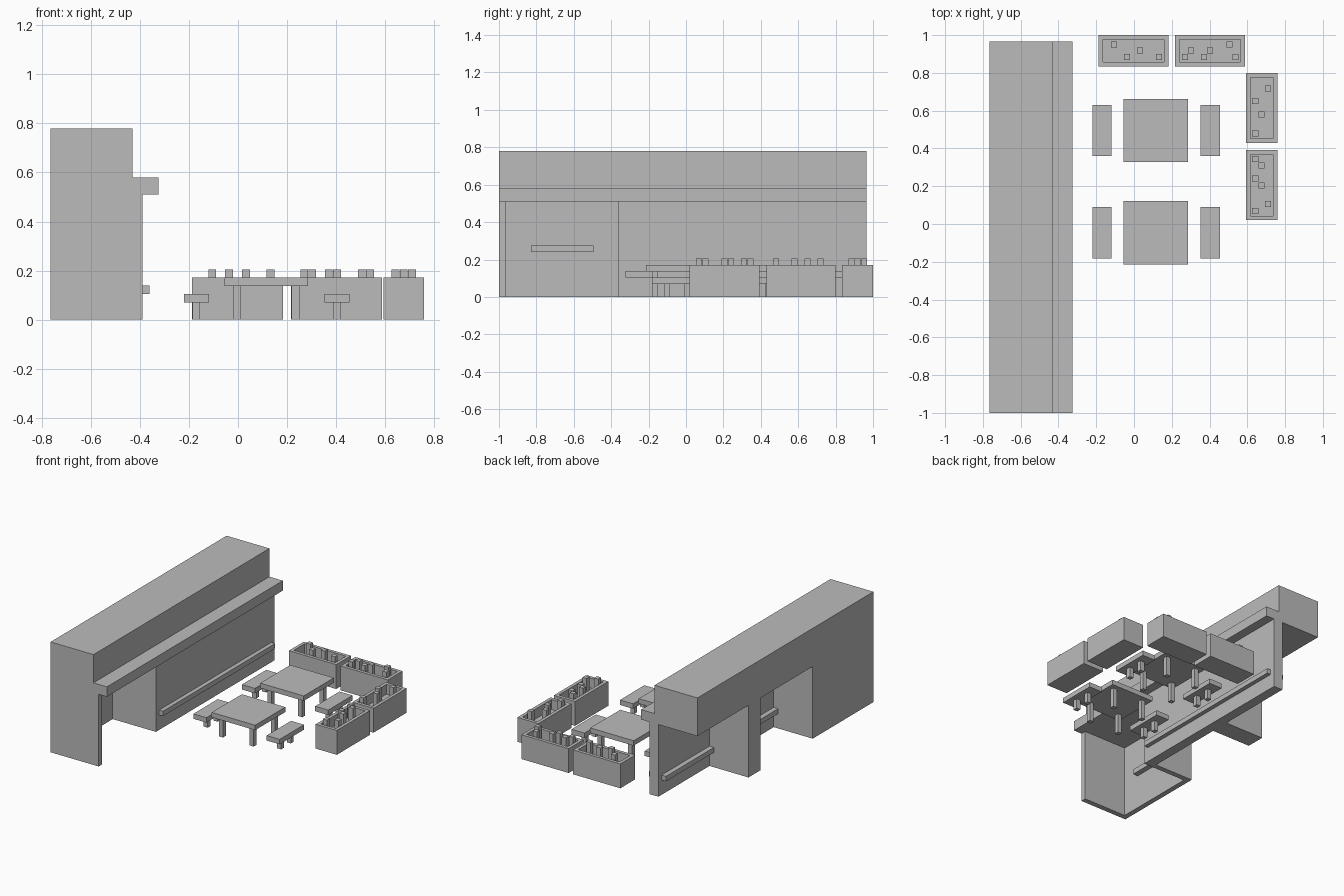
import bpy
import bmesh

if "Cube" in bpy.data.objects:
    bpy.data.objects.remove(bpy.data.objects["Cube"], do_unlink=True)

GREY = (0.5, 0.5, 0.5, 1.0)
plain = bpy.data.materials.new("plain_grey")
plain.use_nodes = True
plain.diffuse_color = GREY
plain.node_tree.nodes["Principled BSDF"].inputs["Base Color"].default_value = GREY


def add_mesh(name, bm):
    bmesh.ops.recalc_face_normals(bm, faces=bm.faces[:])
    mesh = bpy.data.meshes.new(name)
    bm.to_mesh(mesh)
    bm.free()
    mesh.materials.append(plain)
    ob = bpy.data.objects.new(name, mesh)
    bpy.context.scene.collection.objects.link(ob)
    return ob


def cube_into(bm, x, y, z):
    """Add a box given (low, high) on each axis."""
    verts = bmesh.ops.create_cube(bm, size=1)["verts"]
    for v in verts:
        for i, (lo, hi) in enumerate((x, y, z)):
            v.co[i] = hi if v.co[i] > 0 else lo


def box(name, x, y, z):
    bm = bmesh.new()
    cube_into(bm, x, y, z)
    return add_mesh(name, bm)


# Building: shared levels
BACK, FRONT, FACE = -0.765, -0.43, -0.39
SOUTH, NORTH, EAVE, T = -1.0, 0.965, 0.51, 0.037
WALL_BACK = -0.46
PART = -0.36

box("upper_storey", (BACK, FRONT), (SOUTH, NORTH), (EAVE, 0.78))
box("awning", (FRONT, -0.325), (SOUTH, NORTH), (EAVE, 0.58))

# Booth: end wall, back wall and partition around an open alcove
box("booth_end_wall", (BACK, FACE), (SOUTH, SOUTH + T), (0, EAVE))
box("booth_back_wall", (BACK, BACK + T), (SOUTH + T, PART), (0, EAVE))
box("booth_partition", (BACK, FACE), (PART, PART + T), (0, EAVE))
box("booth_shelf", (BACK + T, -0.69), (-0.83, -0.495), (0.24, 0.275))

# Front wall with a long shelf through it, and a rear pillar
box("front_wall", (WALL_BACK, FACE), (PART + T, NORTH), (0, EAVE))
box("rear_pillar", (BACK, WALL_BACK), (0.26, 0.395), (0, EAVE))
box("front_shelf", (FACE, -0.36), (PART + T, 0.93), (0.105, 0.14))
box("rear_shelf", (-0.495, WALL_BACK), (PART + T, 0.93), (0.105, 0.14))


def furniture(name, cx, cy, half, z_top, leg_offsets):
    """A flat slab on square legs."""
    bm = bmesh.new()
    hx, hy = half
    under = z_top - 0.035
    cube_into(bm, (cx - hx, cx + hx), (cy - hy, cy + hy), (under, z_top))
    for dx, dy in leg_offsets:
        x, y = cx + dx, cy + dy
        cube_into(bm, (x - 0.016, x + 0.016), (y - 0.016, y + 0.016), (0, under))
    return add_mesh(name, bm)


# Two picnic tables, each with a bench on either side
table_legs = [(sx * 0.12, sy * 0.12) for sx in (-1, 1) for sy in (-1, 1)]
bench_legs = [(0, -0.055), (0, 0.055)]
for row, cy in (("front", -0.047), ("rear", 0.495)):
    furniture(row + "_table", 0.115, cy, (0.17, 0.168), 0.172, table_legs)
    for side, cx in (("right", -0.17), ("left", 0.403)):
        furniture(f"{row}_{side}_bench", cx, cy, (0.051, 0.136), 0.105, bench_legs)


def planter(name, x, y, stems):
    """A hollow trough with square stems standing in it."""
    bm = bmesh.new()
    cube_into(bm, x, y, (0, 0.172))
    bm.faces.ensure_lookup_table()
    top = max(bm.faces, key=lambda f: f.calc_center_median().z)
    bmesh.ops.inset_region(bm, faces=[top], thickness=0.033)
    rim = list(top.edges)
    walls = bmesh.ops.extrude_face_region(bm, geom=[top])
    floor = [g for g in walls["geom"] if isinstance(g, bmesh.types.BMVert)]
    bmesh.ops.translate(bm, verts=floor, vec=(0, 0, -0.07))
    if top.is_valid and all(e.is_valid for e in rim):
        bmesh.ops.delete(bm, geom=[top], context="FACES_ONLY")
    add_mesh(name, bm)
    bm = bmesh.new()
    h = 0.016
    for sx, sy in stems:
        cube_into(bm, (sx - h, sx + h), (sy - h, sy + h), (0.1, 0.205))
    add_mesh(name + "_stems", bm)


# Planters in an L along the rear and left edges
n, m, f = 0.885, 0.918, 0.951
planter("rear_planter_right", (-0.187, 0.183), (0.835, 1.0),
        [(-0.105, f), (0.032, m), (-0.037, n), (0.133, n)])
planter("rear_planter_left", (0.217, 0.587), (0.835, 1.0),
        [(0.27, n), (0.302, m), (0.37, n), (0.403, m), (0.505, f), (0.538, n)])
a, b, c = 0.642, 0.676, 0.709
planter("side_planter_rear", (0.594, 0.759), (0.43, 0.8),
        [(c, 0.718), (a, 0.65), (b, 0.58), (a, 0.48)])
planter("side_planter_front", (0.594, 0.759), (0.02, 0.392),
        [(a, 0.345), (b, 0.31), (a, 0.24), (b, 0.205), (c, 0.105), (a, 0.07)])
